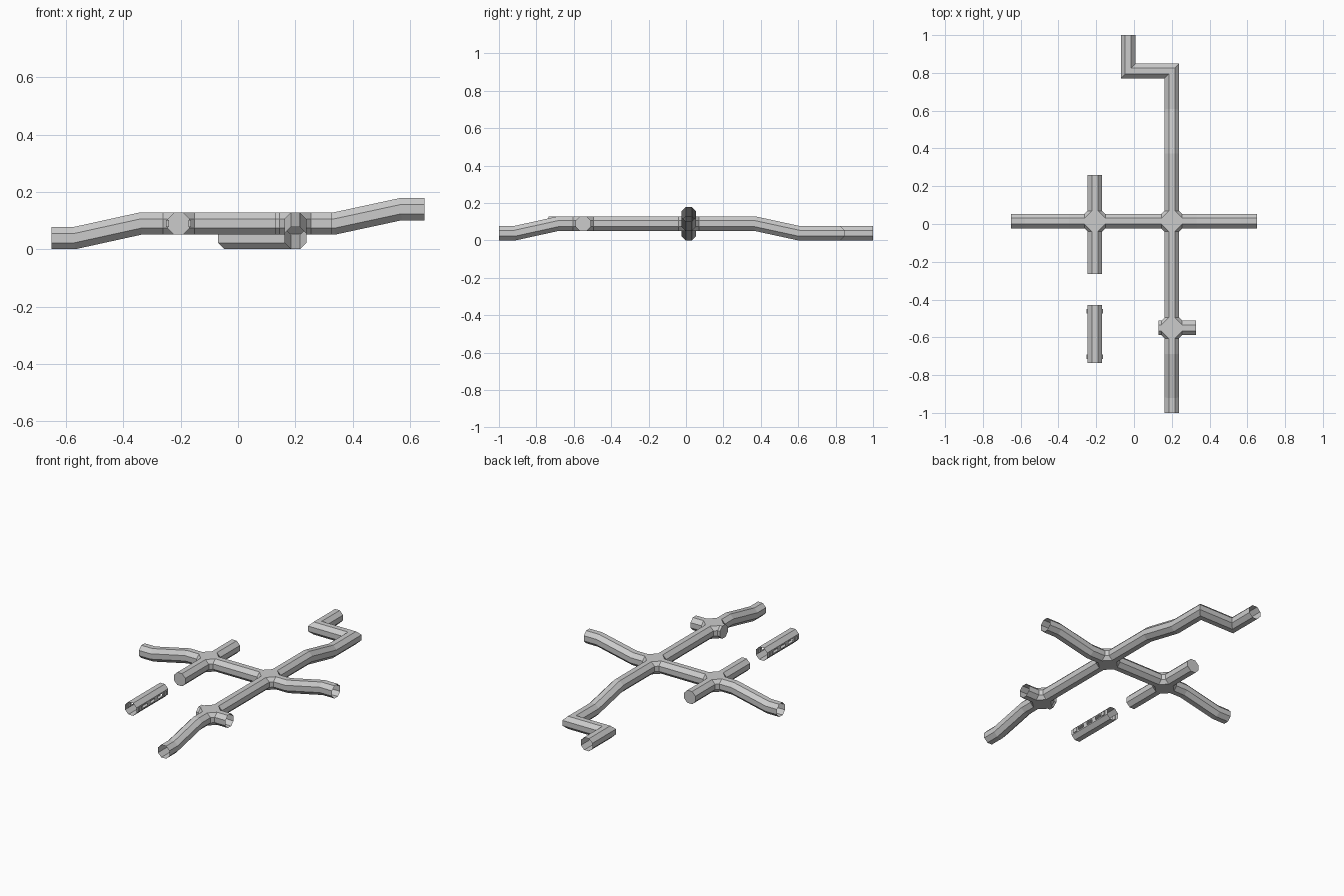
import bpy, bmesh, math
from mathutils import Vector

if "Cube" in bpy.data.objects:
    bpy.data.objects.remove(bpy.data.objects["Cube"])

R = 0.0385                              # half width across flats
Q = R * math.tan(math.pi / 8)           # half length of one flat
H = 0.055                               # hub half size
OCT = [(R, -Q), (R, Q), (Q, R), (-Q, R), (-R, Q), (-R, -Q), (-Q, -R), (Q, -R)]
Z = 0.0895                              # main level
LO, HI = R, 0.1395                      # lower and upper levels
XA, XB, YC, YS = -0.207, 0.2, 0.015, -0.55


def finish(bm, name, recalc=True):
    if recalc:
        bmesh.ops.recalc_face_normals(bm, faces=bm.faces[:])
    me = bpy.data.meshes.new(name)
    bm.to_mesh(me)
    bm.free()
    ob = bpy.data.objects.new(name, me)
    bpy.context.collection.objects.link(ob)
    return ob


def tunnel(name, path, cap=False, skip=()):
    """Open octagonal tube with mitred bends; cap closes the far end."""
    pts = [Vector(p) for p in path]
    bm = bmesh.new()
    rings = []
    for i, p in enumerate(pts):
        d_in = (p - pts[i - 1]).normalized() if i else (pts[1] - p).normalized()
        d_out = (pts[i + 1] - p).normalized() if i < len(pts) - 1 else d_in
        n = (d_in + d_out).normalized()
        side = d_in.cross(Vector((0, 0, 1))).normalized()
        up = side.cross(d_in)
        ring = []
        for a, b in OCT:
            o = side * a + up * b
            ring.append(bm.verts.new(p + o - d_in * (o.dot(n) / d_in.dot(n))))
        rings.append(ring)
    for r, s in zip(rings, rings[1:]):
        for k in range(8):
            if k not in skip:
                j = (k + 1) % 8
                bm.faces.new((r[k], r[j], s[j], s[k]))
    if cap:
        bm.faces.new(rings[-1])
    return finish(bm, name)


def hub(name, x, y):
    """Four-way junction: hull of the four mouths, with the mouths opened."""
    bm = bmesh.new()
    for a, b in OCT:
        for s in (-H, H):
            bm.verts.new((x + s, y + a, Z + b))
            bm.verts.new((x + a, y + s, Z + b))
    bmesh.ops.convex_hull(bm, input=bm.verts[:])
    bm.normal_update()
    mouths = [f for f in bm.faces if max(abs(f.normal.x), abs(f.normal.y)) > 0.99]
    bmesh.ops.delete(bm, geom=mouths, context='FACES')
    bmesh.ops.dissolve_limit(bm, angle_limit=0.01, verts=bm.verts[:], edges=bm.edges[:])
    return finish(bm, name)


# Junctions
hub("west_junction", XA, YC)
hub("east_junction", XB, YC)
hub("south_junction", XB, YS)

# Left-right run, climbing from low on the left to high on the right
tunnel("west_ramp", [(XA - H, YC, Z), (-0.34, YC, Z), (-0.572, YC, LO), (-0.65, YC, LO)])
tunnel("middle_passage", [(XA + H, YC, Z), (XB - H, YC, Z)])
tunnel("east_ramp", [(XB + H, YC, Z), (0.335, YC, Z), (0.567, YC, HI), (0.65, YC, HI)])

# Dead ends off the west junction
tunnel("dead_end_north", [(XA, YC + H, Z), (XA, 0.26, Z)], cap=True)
tunnel("dead_end_south", [(XA, YC - H, Z), (XA, -0.265, Z)], cap=True)

# Front-back run with the winding far end
tunnel("north_winding", [(XB, YC + H, Z), (XB, 0.37, Z), (XB, 0.605, LO), (XB, 0.81, LO),
                         (-0.031, 0.81, LO), (-0.031, 1.0, LO)])
tunnel("south_passage", [(XB, YC - H, Z), (XB, YS + H, Z)])
tunnel("south_ramp", [(XB, YS - H, Z), (XB, -0.685, Z), (XB, -0.917, LO), (XB, -1.0, LO)])
tunnel("south_side_exit", [(XB + H, YS, Z), (0.328, YS, Z)])
tunnel("south_side_stub", [(XB - H, YS, Z), (0.13, YS, Z)], cap=True)

# Detached section with window openings in both side walls
Y0, Y1 = -0.735, -0.43
tunnel("detached_section", [(XA, Y0, Z), (XA, Y1, Z)], skip=(0, 4))
cuts = [Y0, -0.675, -0.635, -0.6025, -0.5625, -0.53, -0.49, Y1]
for s, label in ((-1, "left"), (1, "right")):
    bm = bmesh.new()
    for i, (a, b) in enumerate(zip(cuts, cuts[1:])):
        spans = [(-Q, -0.008), (0.008, Q)] if i % 2 else [(-Q, Q)]
        for lo, hi in spans:
            c = [(a, lo), (b, lo), (b, hi), (a, hi)][::s]
            bm.faces.new([bm.verts.new((XA + s * R, y, Z + z)) for y, z in c])
    bmesh.ops.remove_doubles(bm, verts=bm.verts[:], dist=1e-5)
    finish(bm, label + "_window_wall", recalc=False)
    # Small brackets near both ends
    for y, end in ((-0.702, "front"), (-0.463, "back")):
        bm = bmesh.new()
        bmesh.ops.create_cube(bm, size=1)
        bmesh.ops.scale(bm, vec=(0.01, 0.024, 0.024), verts=bm.verts[:])
        bmesh.ops.translate(bm, vec=(XA + s * R, y, Z), verts=bm.verts[:])
        finish(bm, label + "_bracket_" + end)
